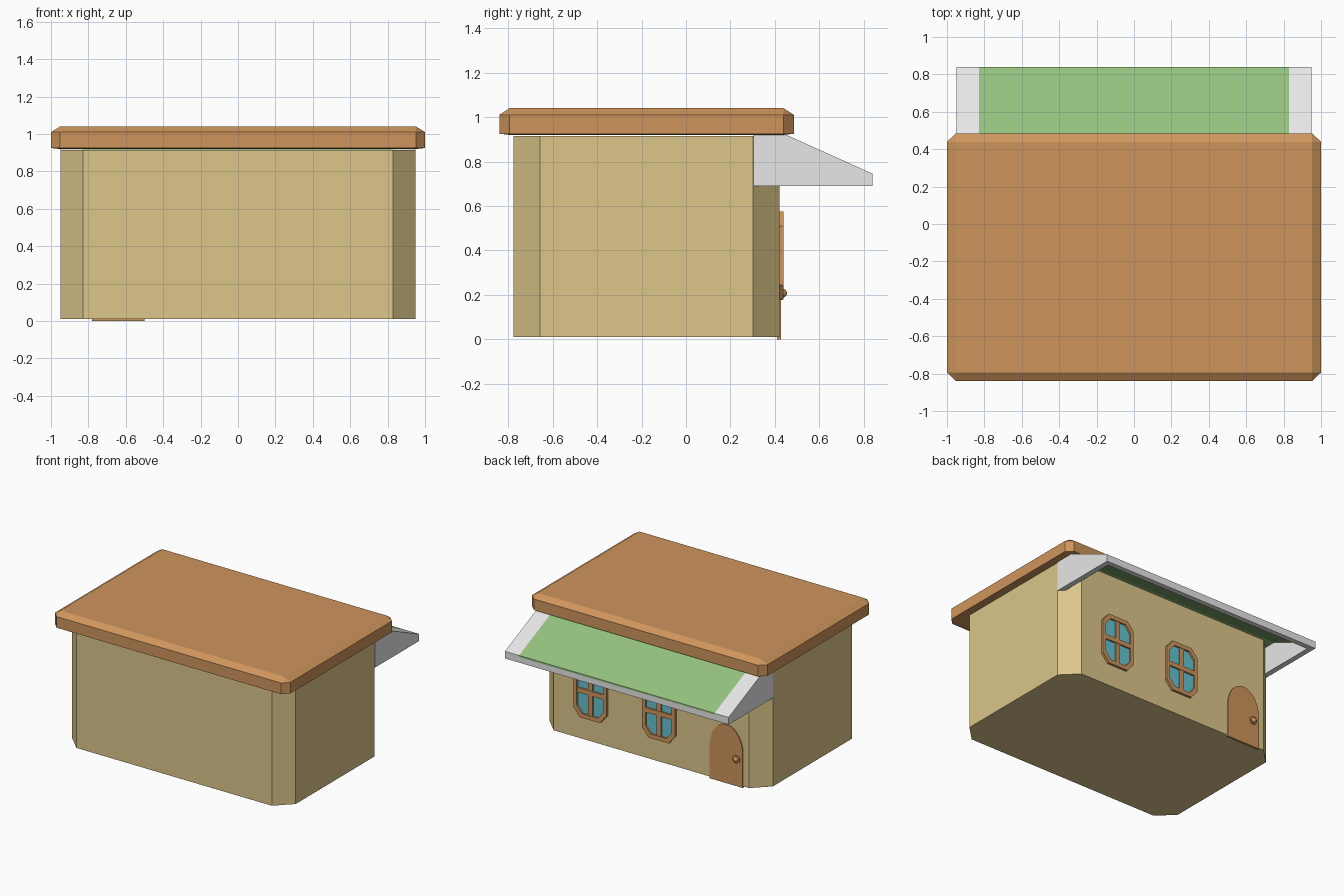
import bpy, bmesh, math
from mathutils import Matrix

if "Cube" in bpy.data.objects:
    bpy.data.objects.remove(bpy.data.objects["Cube"])


def mat(name, rgb):
    m = bpy.data.materials.new(name)
    lin = [(c / 255 / 12.92) if c < 11 else ((c / 255 + 0.055) / 1.055) ** 2.4 for c in rgb]
    m.diffuse_color = (*lin, 1)
    m.use_nodes = True
    m.node_tree.nodes["Principled BSDF"].inputs["Base Color"].default_value = m.diffuse_color
    return m


SAND = mat("sand wall", (220, 198, 138))
BROWN = mat("warm brown", (206, 149, 92))
GREEN = mat("awning green", (148, 193, 126))
WHITE = mat("awning white", (238, 238, 238))
GLASS = mat("window blue", (102, 196, 210))


def finish(bm, name, material):
    bmesh.ops.recalc_face_normals(bm, faces=bm.faces)
    me = bpy.data.meshes.new(name)
    bm.to_mesh(me)
    bm.free()
    me.materials.append(material)
    ob = bpy.data.objects.new(name, me)
    bpy.context.collection.objects.link(ob)
    return ob


def prism(name, pts, axis, a, b, material):
    """Extrude a flat outline along an axis from a to b."""
    place = {'x': lambda p, t: (t, p[0], p[1]),
             'y': lambda p, t: (p[0], t, p[1]),
             'z': lambda p, t: (p[0], p[1], t)}[axis]
    bm = bmesh.new()
    lo = [bm.verts.new(place(p, a)) for p in pts]
    hi = [bm.verts.new(place(p, b)) for p in pts]
    n = len(pts)
    bm.faces.new(lo)
    bm.faces.new(hi)
    for i in range(n):
        j = (i + 1) % n
        bm.faces.new((lo[i], lo[j], hi[j], hi[i]))
    return finish(bm, name, material)


def cut_rect(u0, u1, v0, v1, cu, cv):
    """Rectangle outline with cut corners."""
    return [(u0 + cu, v0), (u1 - cu, v0), (u1, v0 + cv), (u1, v1 - cv),
            (u1 - cu, v1), (u0 + cu, v1), (u0, v1 - cv), (u0, v0 + cv)]


def rect(u0, u1, v0, v1):
    return [(u0, v0), (u1, v0), (u1, v1), (u0, v1)]


# Walls with cut corners
prism("walls", cut_rect(-0.95, 0.95, -0.775, 0.42, 0.12, 0.118), 'z', 0.01, 0.915, SAND)

# Roof slab: cut corners, sloped upper rim
bm = bmesh.new()
outer = cut_rect(-1, 1, -0.84, 0.485, 0.048, 0.046)
inner = rect(-0.952, 0.952, -0.794, 0.439)
low = [bm.verts.new((*p, 0.925)) for p in outer]
high = [bm.verts.new((*p, 1.01)) for p in outer]
top = [bm.verts.new((*p, 1.04)) for p in inner]
base = [bm.verts.new((*p, 0.92)) for p in inner]
for i in range(8):
    j = (i + 1) % 8
    bm.faces.new((low[i], low[j], high[j], high[i]))
for ring, cap in ((high, top), (low, base)):
    bm.faces.new(cap)
    for k in range(4):
        # long edge of side k, then the corner triangle after it
        bm.faces.new((ring[2 * k], ring[2 * k + 1], cap[(k + 1) % 4], cap[k]))
        bm.faces.new((ring[2 * k + 1], ring[(2 * k + 2) % 8], cap[(k + 1) % 4]))
finish(bm, "roof", BROWN)


# Awning: sloped top, side panels and front lip, open below
def slope(drop, thick, y_end=0.84):
    z_end = 0.925 - (y_end - 0.44) * 0.45
    up = [(0.303, 0.925 - drop), (0.44, 0.925 - drop), (y_end, z_end - drop)]
    return up + [(y, z - thick) for y, z in reversed(up)]


prism("awning_cloth", slope(0, 0.012), 'x', -0.83, 0.83, GREEN)
prism("awning_lining", slope(0.014, 0.012, 0.81), 'x', -0.91, 0.91, GREEN)
side = [(0.303, 0.69), (0.84, 0.69), (0.84, 0.745), (0.44, 0.925), (0.303, 0.925)]
for s, tag in ((1, "right"), (-1, "left")):
    prism("awning_side_" + tag, side, 'x', s * 0.908, s * 0.95, WHITE)
    prism("awning_border_" + tag, slope(0, 0.012), 'x', s * 0.83, s * 0.908, WHITE)
lip = [(0.80, 0.69), (0.84, 0.69), (0.84, 0.744), (0.80, 0.744)]
prism("awning_lip", lip, 'x', -0.908, 0.908, WHITE)

# Arched door
arch = [(-0.64 + 0.14 * math.cos(math.pi * i / 14), 0.26 + 0.19 * math.sin(math.pi * i / 14))
        for i in range(15)]
prism("door", [(-0.78, 0.0), (-0.50, 0.0)] + arch, 'y', 0.41, 0.427, BROWN)

# Door knob: round plate and ball
plate = [(-0.728 + 0.03 * math.cos(math.tau * i / 20), 0.208 + 0.03 * math.sin(math.tau * i / 20))
         for i in range(20)]
prism("knob_plate", plate, 'y', 0.42, 0.435, BROWN)
bm = bmesh.new()
bmesh.ops.create_uvsphere(bm, u_segments=16, v_segments=10, radius=0.02,
                          matrix=Matrix.Translation((-0.728, 0.434, 0.208)))
for f in bm.faces:
    f.smooth = True
finish(bm, "door_knob", BROWN)

# Windows: octagonal frame, glass and crossed bars
for cx, tag in ((0.51, "outer"), (-0.073, "middle")):
    out = cut_rect(cx - 0.14, cx + 0.14, 0.18, 0.575, 0.055, 0.065)
    inn = cut_rect(cx - 0.112, cx + 0.112, 0.212, 0.543, 0.045, 0.054)
    prism("glass_" + tag, inn, 'y', 0.415, 0.424, GLASS)
    bm = bmesh.new()
    loops = [[bm.verts.new((p[0], y, p[1])) for p in pts]
             for pts, y in ((out, 0.415), (out, 0.438), (inn, 0.438), (inn, 0.415))]
    for a in range(4):
        for i in range(8):
            j = (i + 1) % 8
            A, B = loops[a], loops[(a + 1) % 4]
            bm.faces.new((A[i], A[j], B[j], B[i]))
    finish(bm, "window_frame_" + tag, BROWN)
    prism("upright_bar_" + tag, rect(cx - 0.02, cx + 0.02, 0.2, 0.555), 'y', 0.415, 0.434, BROWN)
    prism("cross_bar_" + tag, rect(cx - 0.125, cx + 0.125, 0.367, 0.403), 'y', 0.415, 0.437, BROWN)
